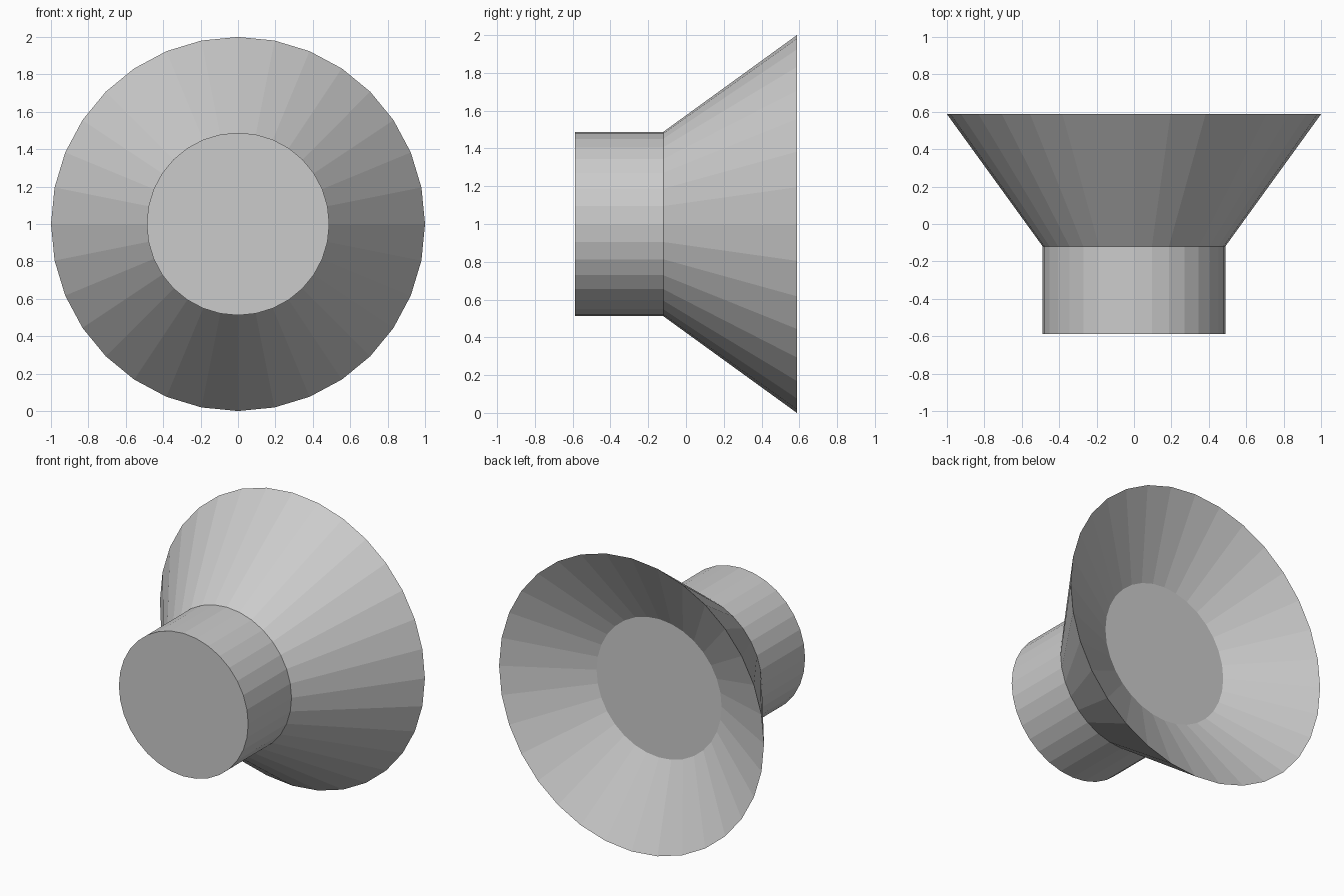
import bpy, bmesh
from math import sin, cos, tau

if "Cube" in bpy.data.objects:
    bpy.data.objects.remove(bpy.data.objects["Cube"])

SIDES = 32
CENTRE_Z = 1.0


def lathe(name, profile):
    """Spin (radius, y) points around the y axis and cap both ends."""
    bm = bmesh.new()
    rings = [[bm.verts.new((r * sin(tau * i / SIDES), y, r * cos(tau * i / SIDES)))
              for i in range(SIDES)] for r, y in profile]
    for a, b in zip(rings, rings[1:]):
        for i in range(SIDES):
            j = (i + 1) % SIDES
            bm.faces.new((a[i], a[j], b[j], b[i]))
    bm.faces.new(rings[0])
    bm.faces.new(rings[-1])
    bmesh.ops.recalc_face_normals(bm, faces=bm.faces)
    mesh = bpy.data.meshes.new(name)
    bm.to_mesh(mesh)
    bm.free()
    obj = bpy.data.objects.new(name, mesh)
    obj.location.z = CENTRE_Z
    bpy.context.collection.objects.link(obj)
    return obj


# Round neck, flared bell, then the shallow dish with a flat floor
lathe("flared_nozzle", [(0.488, -0.587), (0.488, -0.12), (1.0, 0.587), (0.472, 0.29)])
